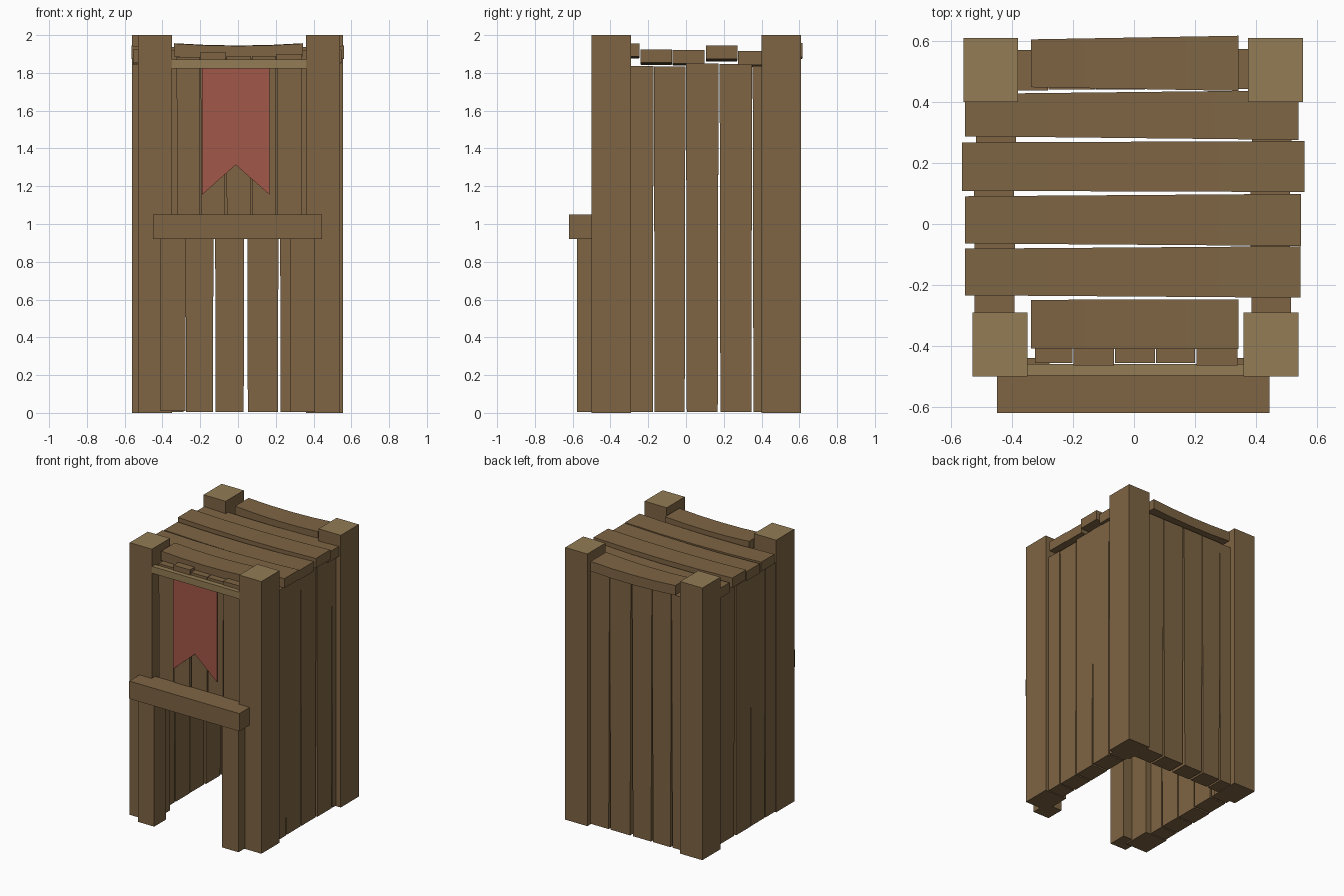
import bpy, random

if "Cube" in bpy.data.objects:
    bpy.data.objects.remove(bpy.data.objects["Cube"])

random.seed(4)


def material(name, rgb):
    m = bpy.data.materials.new(name)
    m.diffuse_color = (*rgb, 1)
    m.use_nodes = True
    m.node_tree.nodes["Principled BSDF"].inputs["Base Color"].default_value = m.diffuse_color
    return m


WOOD = material("wood", (0.21, 0.13, 0.057))
PALE = material("pale_wood", (0.29, 0.20, 0.09))
CLOTH = material("red_cloth", (0.36, 0.095, 0.065))


def mesh_object(name, verts, faces, *mats):
    me = bpy.data.meshes.new(name)
    me.from_pydata(verts, [], faces)
    for m in mats:
        me.materials.append(m)
    ob = bpy.data.objects.new(name, me)
    bpy.context.collection.objects.link(ob)
    return ob


def box(name, x, y, z, mat=WOOD, taper_x=0.0, taper_y=0.0):
    """Box from ranges; the bottom end can be narrower than the top."""
    v = []
    for k in (0, 1):
        tx, ty = (taper_x, taper_y) if k == 0 else (0, 0)
        a, b, c, d = x[0] + tx, x[1] - tx, y[0] + ty, y[1] - ty
        v += [(a, c, z[k]), (b, c, z[k]), (b, d, z[k]), (a, d, z[k])]
    f = [(3, 2, 1, 0), (4, 5, 6, 7)]
    f += [(i, (i + 1) % 4, (i + 1) % 4 + 4, i + 4) for i in range(4)]
    return mesh_object(name, v, f, mat)


def roof_plank(name, x, y, z, sag=0.012, skew=0.005, n=4):
    """Board along x, sagging slightly in the middle."""
    v, f = [], []
    for i in range(n + 1):
        t = i / n
        dz = -sag * (1 - (2 * t - 1) ** 2)
        dy = skew * (2 * t - 1)
        px = x[0] + (x[1] - x[0]) * t
        v += [(px, y[0] - dy, z[0] + dz), (px, y[1] + dy, z[0] + dz),
              (px, y[1] + dy, z[1] + dz), (px, y[0] - dy, z[1] + dz)]
    for i in range(n):
        for j in range(4):
            a, b = i * 4 + j, i * 4 + (j + 1) % 4
            f.append((a, a + 4, b + 4, b))
    f += [(0, 1, 2, 3), (n * 4 + 3, n * 4 + 2, n * 4 + 1, n * 4)]
    return mesh_object(name, v, f, WOOD)


# Corner posts with pale end grain on top
posts = {"front_left": ((-0.53, -0.35), (-0.50, -0.29)),
         "front_right": ((0.36, 0.54), (-0.50, -0.29)),
         "back_left": ((-0.56, -0.38), (0.40, 0.61)),
         "back_right": ((0.375, 0.555), (0.40, 0.61))}
for n, (x, y) in posts.items():
    p = box(n + "_post", x, y, (0, 2))
    p.data.materials.append(PALE)
    p.data.polygons[1].material_index = 1

# Side wall planks
side = [(-0.30, -0.172), (-0.17, -0.003), (0.0, 0.172), (0.178, 0.35), (0.353, 0.43)]
for label, x in (("left", (-0.522, -0.39)), ("right", (0.385, 0.515))):
    for i, y in enumerate(side):
        j = random.uniform(-0.004, 0.004)
        box(f"{label}_wall_plank_{i}", (x[0] + j, x[1] + j), y,
            (0.005, 1.842 + random.uniform(-0.01, 0.008)), taper_y=0.004)

# Back wall planks
for i, x in enumerate([(-0.40, -0.283), (-0.281, -0.127), (-0.124, 0.036),
                       (0.046, 0.217), (0.22, 0.40)]):
    j = random.uniform(-0.004, 0.004)
    box(f"back_wall_plank_{i}", x, (0.44 + j, 0.572 + j), (0.005, 1.865), taper_x=0.006)

# Front upper planks, above the opening
front = [(-0.325, -0.202, 1.0), (-0.198, -0.066, 1.91), (-0.062, 0.069, 1.89),
         (0.073, 0.201, 1.89), (0.205, 0.34, 1.90)]
for i, (a, b, top) in enumerate(front):
    top = max(top, 1.885)
    j = 0.008 if i in (1, 4) else 0
    box(f"front_wall_plank_{i}", (a, b), (-0.457 - j, -0.335), (0.97, top), taper_x=0.003)

# Door jambs, ledge over the opening, and banner rail
box("left_jamb", (-0.41, -0.277), (-0.577, -0.44), (0.01, 0.95))
box("right_jamb", (0.275, 0.408), (-0.577, -0.44), (0.005, 0.95))
box("ledge", (-0.45, 0.445), (-0.62, -0.46), (0.92, 1.05))
box("banner_rail", (-0.355, 0.365), (-0.497, -0.46), (1.822, 1.872), PALE)

# Swallow-tailed banner
outline = [(-0.19, 1.83), (-0.19, 1.155), (-0.012, 1.313), (0.167, 1.155), (0.167, 1.83), (-0.012, 1.83)]
v = [(x, -0.484, z) for x, z in outline] + [(x, -0.474, z) for x, z in outline]
f = [(0, 1, 2, 5), (5, 2, 3, 4), (11, 8, 7, 6), (10, 9, 8, 11)]
f += [(i, i + 6, (i + 1) % 6 + 6, (i + 1) % 6) for i in range(6)]
mesh_object("banner", v, f, CLOTH)

# Roof boards, front to back: x range, y range, z range, skew
roof = [((-0.338, 0.343), (-0.41, -0.248), (1.887, 1.955), 0.001),
        ((-0.555, 0.547), (-0.238, -0.077), (1.855, 1.925), 0.004),
        ((-0.555, 0.548), (-0.068, 0.095), (1.85, 1.92), 0.004),
        ((-0.565, 0.56), (0.107, 0.27), (1.873, 1.944), 0.002),
        ((-0.555, 0.54), (0.282, 0.433), (1.842, 1.915), 0.006),
        ((-0.338, 0.343), (0.443, 0.612), (1.885, 1.957), 0.006)]
for i, (x, y, z, s) in enumerate(roof):
    roof_plank(f"roof_board_{i}", x, y, z, skew=s)
